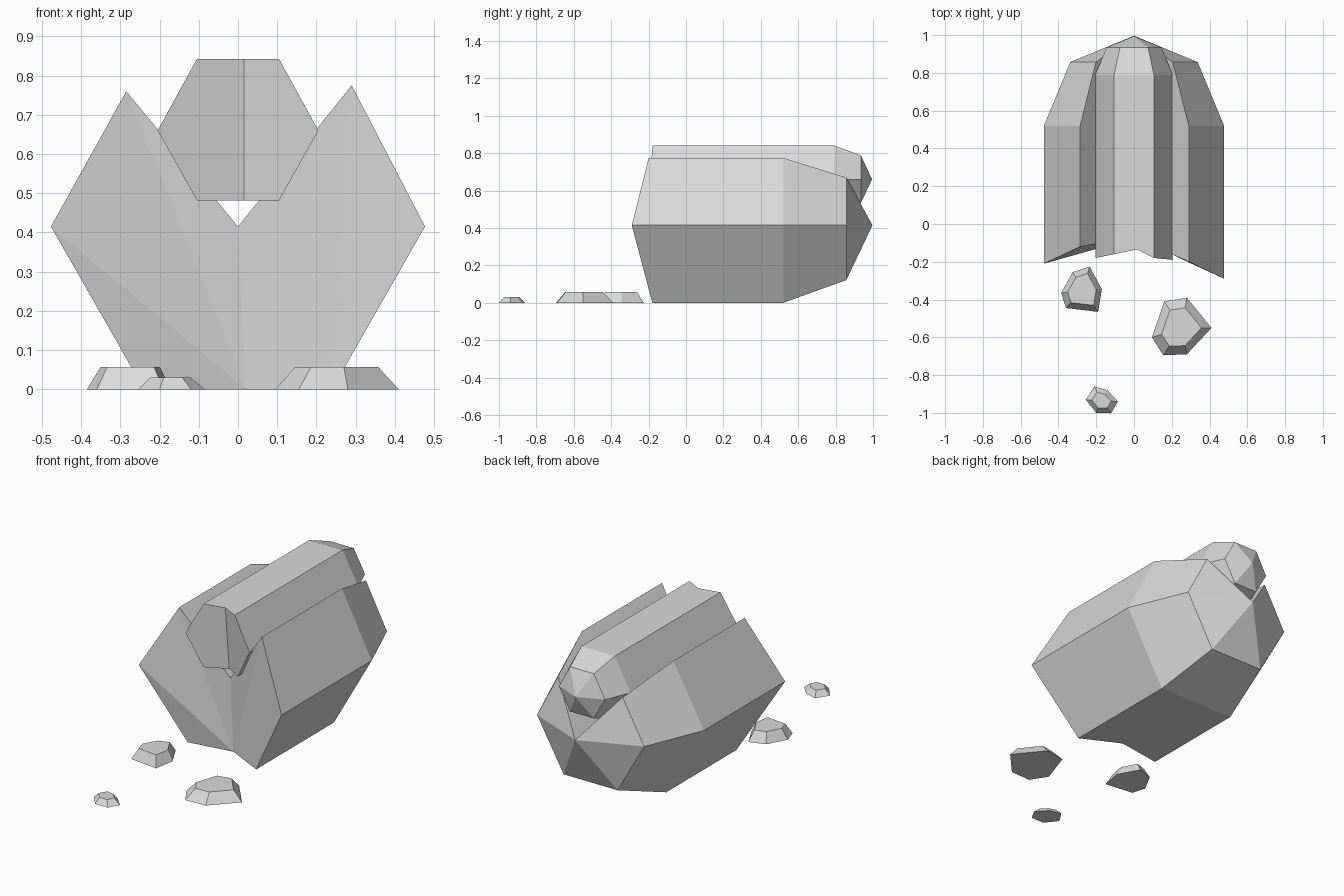
import bpy, bmesh
from math import sin, cos, pi
from mathutils import Vector

cube = bpy.data.objects.get("Cube")
if cube:
    bpy.data.objects.remove(cube, do_unlink=True)

# One plain grey material
grey = bpy.data.materials.new("stone grey")
grey.use_nodes = True
colour = (0.7, 0.7, 0.7, 1)
grey.diffuse_color = colour
bsdf = next(n for n in grey.node_tree.nodes if n.type == "BSDF_PRINCIPLED")
bsdf.inputs["Base Color"].default_value = colour


def finish(name, bm):
    bmesh.ops.recalc_face_normals(bm, faces=bm.faces)
    mesh = bpy.data.meshes.new(name)
    bm.to_mesh(mesh)
    bm.free()
    mesh.materials.append(grey)
    obj = bpy.data.objects.new(name, mesh)
    bpy.context.collection.objects.link(obj)
    return obj


def bridge(bm, a, b):
    n = len(a)
    for i in range(n):
        j = (i + 1) % n
        bm.faces.new((a[i], a[j], b[j], b[i]))


def rounded_prism(name, profile, front_faces, height, radius, shoulder):
    """Prism along y with a broken front and a coarse domed back.
    Profile points are (x, z, front y)."""
    bm = bmesh.new()
    front = [bm.verts.new((x, y, z)) for x, z, y in profile]
    rings = [front]
    for angle in (0, pi / 4):
        s = cos(angle)
        y = shoulder + radius * sin(angle)
        rings.append([bm.verts.new((x * s, y, height + (z - height) * s))
                      for x, z, _ in profile])
    for a, b in zip(rings, rings[1:]):
        bridge(bm, a, b)
    apex = bm.verts.new((0, shoulder + radius, height))
    last = rings[-1]
    for i, v in enumerate(last):
        bm.faces.new((v, last[(i + 1) % len(last)], apex))
    for ids in front_faces:
        bm.faces.new([front[i] for i in ids])
    return finish(name, bm)


def pebble(name, outline, centre, top_scale, height):
    """Low irregular stone: outline on the ground, smaller flat top."""
    bm = bmesh.new()
    base = [bm.verts.new((x, y, 0)) for x, y in outline]
    c = Vector(centre)
    top = []
    for point in outline:
        p = c + (Vector(point) - c) * top_scale
        top.append(bm.verts.new((p.x, p.y, height)))
    bridge(bm, base, top)
    bm.faces.new(base)
    bm.faces.new(top)
    return finish(name, bm)


# Large body with a V channel along its top
rounded_prism(
    "main_body",
    [(0.02, 0, -0.07), (-0.24, 0, -0.11), (-0.477, 0.415, -0.21),
     (-0.285, 0.76, -0.12), (0, 0.415, -0.07), (0.29, 0.775, -0.20),
     (0.477, 0.415, -0.29), (0.24, 0, -0.18)],
    [(0, 1, 2), (0, 2, 3), (0, 3, 4), (0, 4, 5), (0, 5, 7), (5, 6, 7)],
    0.415, 0.477, 0.52)

# Small hexagonal core lying in the channel
rounded_prism(
    "upper_core",
    [(0.015, 0.482, -0.10), (-0.105, 0.482, -0.16), (-0.205, 0.66, -0.18),
     (-0.105, 0.842, -0.16), (0.015, 0.842, -0.135), (0.105, 0.842, -0.18),
     (0.205, 0.66, -0.19), (0.105, 0.482, -0.15)],
    [(0, 1, 2, 3, 4), (0, 4, 5, 6, 7)],
    0.66, 0.205, 0.79)

# Broken fragments on the ground in front
pebble("large_fragment",
       [(0.16, -0.41), (0.28, -0.39), (0.41, -0.55),
        (0.28, -0.69), (0.155, -0.695), (0.095, -0.6)],
       (0.25, -0.55), 0.67, 0.057)
pebble("medium_fragment",
       [(-0.385, -0.365), (-0.325, -0.255), (-0.235, -0.225),
        (-0.17, -0.345), (-0.19, -0.465), (-0.36, -0.445)],
       (-0.27, -0.35), 0.7, 0.057)
pebble("small_fragment",
       [(-0.255, -0.93), (-0.21, -0.86), (-0.14, -0.88),
        (-0.085, -0.94), (-0.12, -1.0), (-0.2, -1.0)],
       (-0.175, -0.935), 0.6, 0.03)
